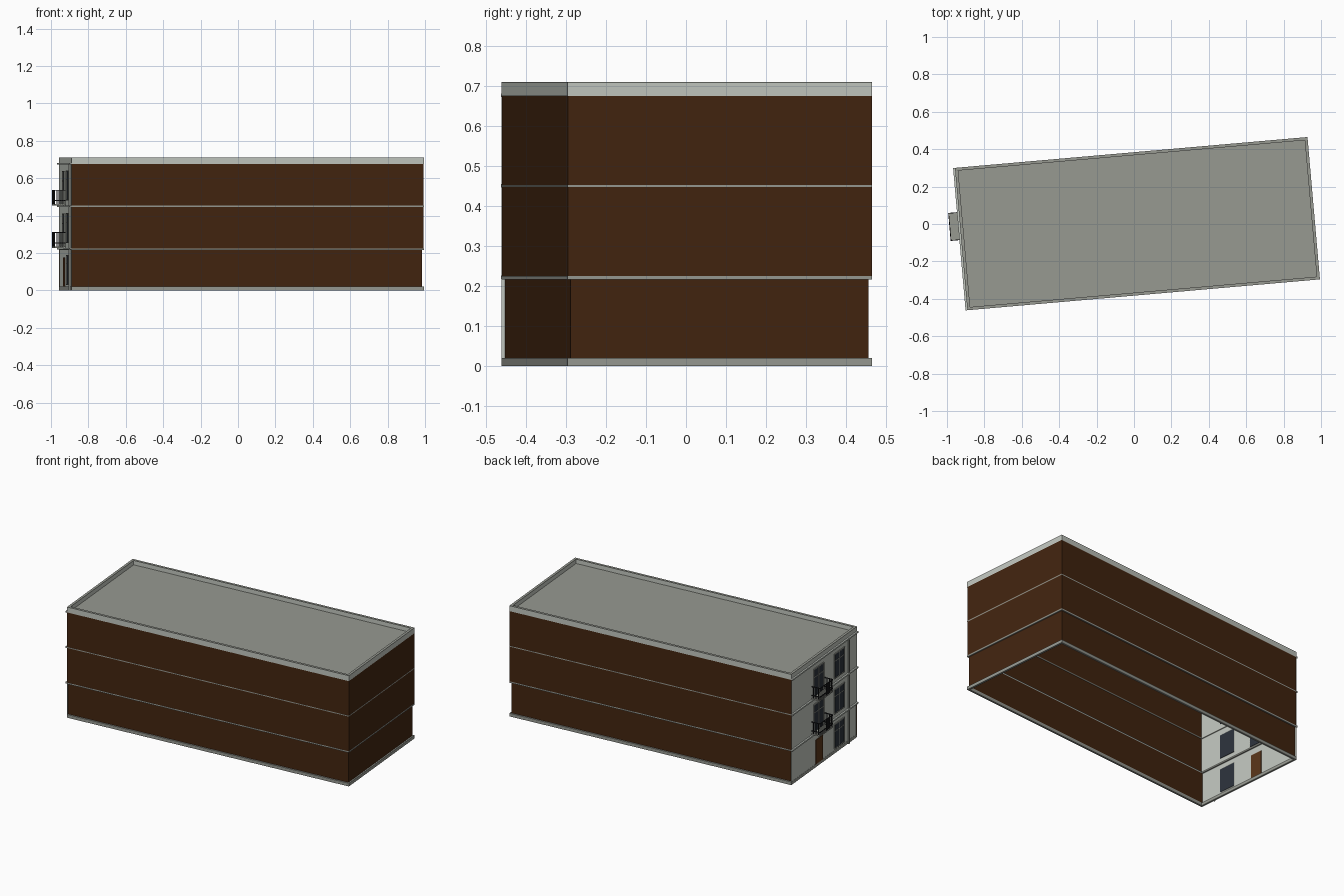
import bpy, bmesh, math
from mathutils import Matrix

if "Cube" in bpy.data.objects:
    bpy.data.objects.remove(bpy.data.objects["Cube"])

# Local frame: u = building length, v = depth; the whole block is turned 5 degrees
U, V, H = 0.946, 0.382, 0.71
PLACE = Matrix.Translation((0.0185, 0.002, 0)) @ Matrix.Rotation(math.radians(5), 4, 'Z')


def material(name, r, g, b):
    m = bpy.data.materials.new(name)
    m.diffuse_color = (r, g, b, 1)
    m.use_nodes = True
    m.node_tree.nodes["Principled BSDF"].inputs["Base Color"].default_value = m.diffuse_color
    return m


BRICK = material("brown_brick", 0.055, 0.018, 0.005)
PALE = material("pale_plaster", 0.54, 0.57, 0.52)
GREY = material("grey_concrete", 0.31, 0.32, 0.285)
GLASS = material("dark_glass", 0.025, 0.033, 0.045)
WOOD = material("door_wood", 0.10, 0.035, 0.010)
METAL = material("black_metal", 0.012, 0.012, 0.014)


def finish(name, bm, mat):
    me = bpy.data.meshes.new(name)
    bm.to_mesh(me)
    bm.free()
    me.materials.append(mat)
    ob = bpy.data.objects.new(name, me)
    ob.matrix_world = PLACE
    bpy.context.collection.objects.link(ob)
    return ob


def add_box(bm, u0, u1, v0, v1, z0, z1):
    m = (Matrix.Translation(((u0 + u1) / 2, (v0 + v1) / 2, (z0 + z1) / 2))
         @ Matrix.Diagonal((u1 - u0, v1 - v0, z1 - z0, 1)))
    bmesh.ops.create_cube(bm, size=1, matrix=m)


def boxes(name, mat, *dims):
    bm = bmesh.new()
    for d in dims:
        add_box(bm, *d)
    return finish(name, bm, mat)


def sheet(name, mat, *quads):
    bm = bmesh.new()
    for q in quads:
        bm.faces.new([bm.verts.new(p) for p in q])
    return finish(name, bm, mat)


def upright(a, b, z0, z1):
    return [(*a, z0), (*b, z0), (*b, z1), (*a, z1)]


def ring(name, mat, u, v, t, z0, z1):
    # rectangular frame: outer half sizes u, v and thickness t
    return boxes(name, mat,
                 (-u, u, -v, -v + t, z0, z1), (-u, u, v - t, v, z0, z1),
                 (-u, -u + t, -v + t, v - t, z0, z1), (u - t, u, -v + t, v - t, z0, z1))


def three_walls(name, inset, z0, z1):
    u, v = U - inset, V - inset
    sheet(name, BRICK,
          upright((-U, -v), (u, -v), z0, z1),
          upright((u, -v), (u, v), z0, z1),
          upright((u, v), (-U, v), z0, z1))


# Brick shell, open underneath; ground storey set back a little
three_walls("ground_walls", 0.009, 0.0, 0.22)
three_walls("upper_walls", 0.001, 0.22, 0.68)

# Pale street facade and flat roof
F = -U + 0.001
sheet("facade", PALE, upright((F, V), (F, -V), 0, 0.68))
sheet("roof", GREY, [(-U, -V, 0.682), (U, -V, 0.682), (U, V, 0.682), (-U, V, 0.682)])

# Plinth, storey bands and parapet
ring("plinth", GREY, U, V, 0.012, 0, 0.02)
ring("lower_band", GREY, U, V, 0.010, 0.216, 0.225)
ring("upper_band", GREY, U - 0.0005, V - 0.0005, 0.003, 0.447, 0.453)
ring("parapet", PALE, U, V, 0.016, 0.675, H - 0.003)
ring("parapet_cap", GREY, U, V, 0.016, H - 0.003, H)

# Facade ledges and drain pipe
boxes("facade_ledges", PALE,
      *[(-U - 0.010, -U, -V, V, z, z + 0.009) for z in (0.218, 0.446, 0.672)])
boxes("drain_pipe", GREY, (-U - 0.007, -U, -0.286, -0.276, 0, 0.672))

# Windows and doors: plates that show on both sides of the facade
panes, frames = bmesh.new(), bmesh.new()


def opening(vc, w, z0, z1):
    a, b = vc - w / 2, vc + w / 2
    add_box(panes, F - 0.003, F + 0.002, a, b, z0, z1)
    t, o = 0.005, (F - 0.006, F)
    add_box(frames, *o, a - t, a, z0 - t, z1 + t)
    add_box(frames, *o, b, b + t, z0 - t, z1 + t)
    add_box(frames, *o, a, b, z0 - t, z0)
    add_box(frames, *o, a, b, z1, z1 + t)
    add_box(frames, F - 0.005, F, vc - 0.002, vc + 0.002, z0, z1)
    add_box(frames, F - 0.005, F, a, b, z0 + 0.7 * (z1 - z0), z0 + 0.7 * (z1 - z0) + 0.004)


for z in (0.035, 0.258, 0.485):
    opening(-0.175, 0.11, z, z + 0.15)
for z in (0.235, 0.462):
    opening(0.065, 0.11, z, z + 0.172)
finish("window_panes", panes, GLASS)
finish("window_frames", frames, GREY)
boxes("front_door", WOOD, (F - 0.004, F + 0.002, 0.02, 0.10, 0.02, 0.175))

# Balconies with thin railings
O, B0, B1 = -1.003, -0.005, 0.145
slabs, rails = bmesh.new(), bmesh.new()
for z in (0.228, 0.455):
    add_box(slabs, O, -U, B0, B1, z, z + 0.008)
    for h in (0.022, 0.078):
        add_box(rails, O, O + 0.004, B0, B1, z + h, z + h + 0.005)
        for v in (B0, B1 - 0.004):
            add_box(rails, O, -U, v, v + 0.004, z + h, z + h + 0.005)
    for i in range(13):
        v = B0 + i * (B1 - B0 - 0.003) / 12
        add_box(rails, O, O + 0.003, v, v + 0.003, z + 0.008, z + 0.08)
    for i in range(1, 5):
        u = O + i * 0.011
        for v in (B0, B1 - 0.003):
            add_box(rails, u, u + 0.003, v, v + 0.003, z + 0.008, z + 0.08)
finish("balcony_slabs", slabs, GREY)
finish("balcony_railings", rails, METAL)
